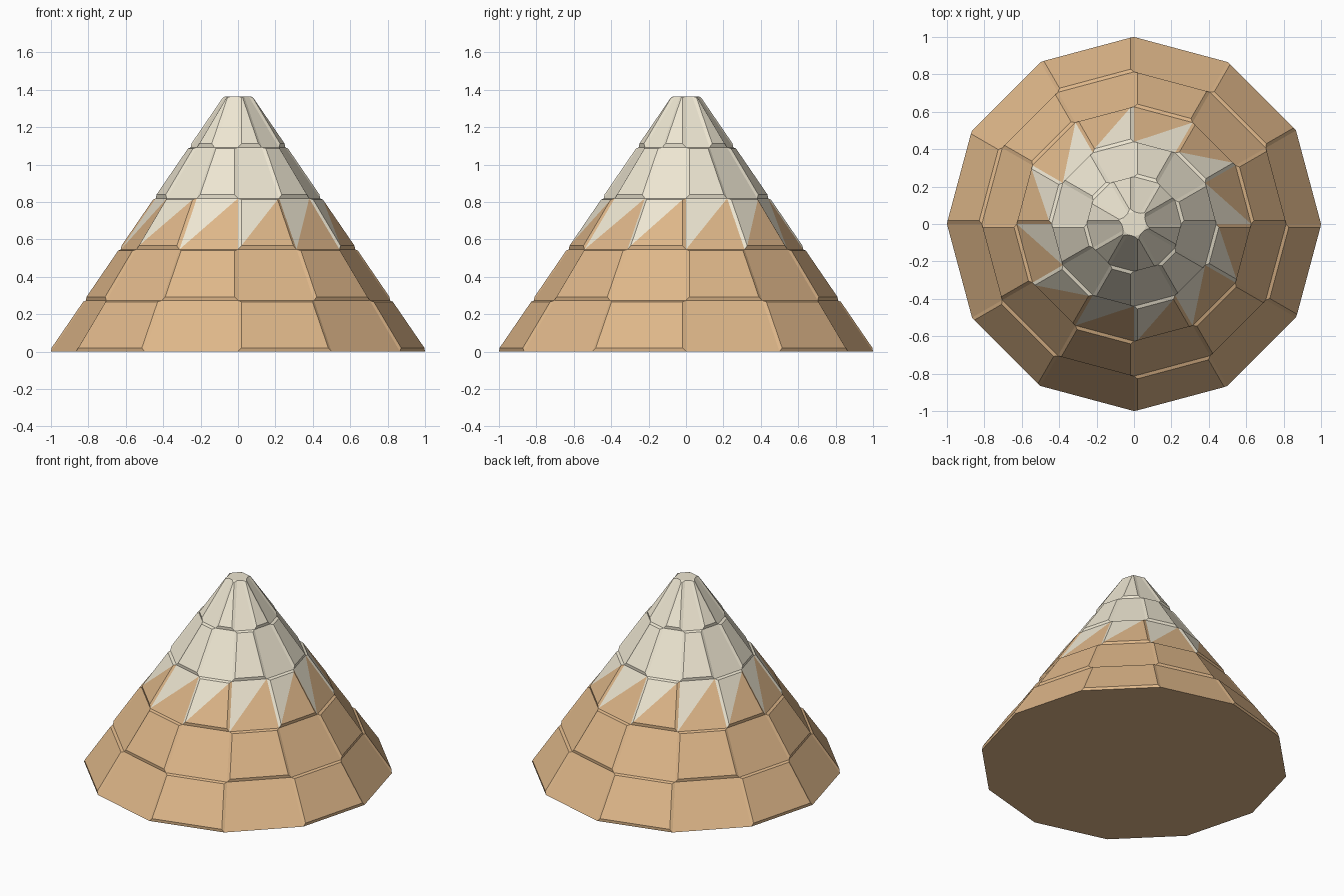
import bpy, bmesh
from math import cos, sin, pi, atan2, floor

if "Cube" in bpy.data.objects:
    bpy.data.objects.remove(bpy.data.objects["Cube"])

SIDES, TIERS = 12, 5
HEIGHT, R_BASE, R_TOP = 1.365, 1.0, 0.066
STEP = HEIGHT / TIERS


def material(name, color):
    m = bpy.data.materials.new(name)
    m.diffuse_color = (*color, 1)
    m.use_nodes = True
    m.node_tree.nodes["Principled BSDF"].inputs["Base Color"].default_value = m.diffuse_color
    return m


bm = bmesh.new()

# rings of the twelve-sided cone
rings = []
for t in range(TIERS + 1):
    r = R_BASE + (R_TOP - R_BASE) * t / TIERS
    rings.append([bm.verts.new((r * cos(2 * pi * i / SIDES),
                                r * sin(2 * pi * i / SIDES), t * STEP))
                  for i in range(SIDES)])

# side panels: lower left, lower right, upper right, upper left
panels = {}
for t in range(TIERS):
    for i in range(SIDES):
        j = (i + 1) % SIDES
        panels[t, i] = bm.faces.new((rings[t][i], rings[t][j],
                                     rings[t + 1][j], rings[t + 1][i]))
bm.faces.new(rings[-1])
bm.faces.new(rings[0][::-1])
bm.normal_update()

# raise every other panel in a checkerboard, with sloped rims
raised = [f for (t, i), f in panels.items() if (t + i) % 2 == 1]
bmesh.ops.inset_individual(bm, faces=raised, thickness=0.016, depth=0.012,
                           use_even_offset=True)

# diagonal snow line across the middle tier
for i in range(SIDES):
    f = panels[2, i]
    v = list(f.verts)
    bmesh.utils.face_split(f, v[0], v[2])

# snow above the diagonals, sand-coloured rock below
for f in bm.faces:
    c = f.calc_center_median()
    a = atan2(c.y, c.x) * SIDES / (2 * pi)
    f.material_index = 1 if c.z / STEP - 2 > a - floor(a) else 0
    f.smooth = False
    if c.z < 1e-4:
        f.material_index = 0
    elif c.z > HEIGHT - 1e-4:
        f.material_index = 1

mesh = bpy.data.meshes.new("mountain")
bm.to_mesh(mesh)
bm.free()
mesh.materials.append(material("rock", (0.73, 0.47, 0.25)))
mesh.materials.append(material("snow", (0.85, 0.79, 0.64)))
mountain = bpy.data.objects.new("mountain", mesh)
bpy.context.collection.objects.link(mountain)
